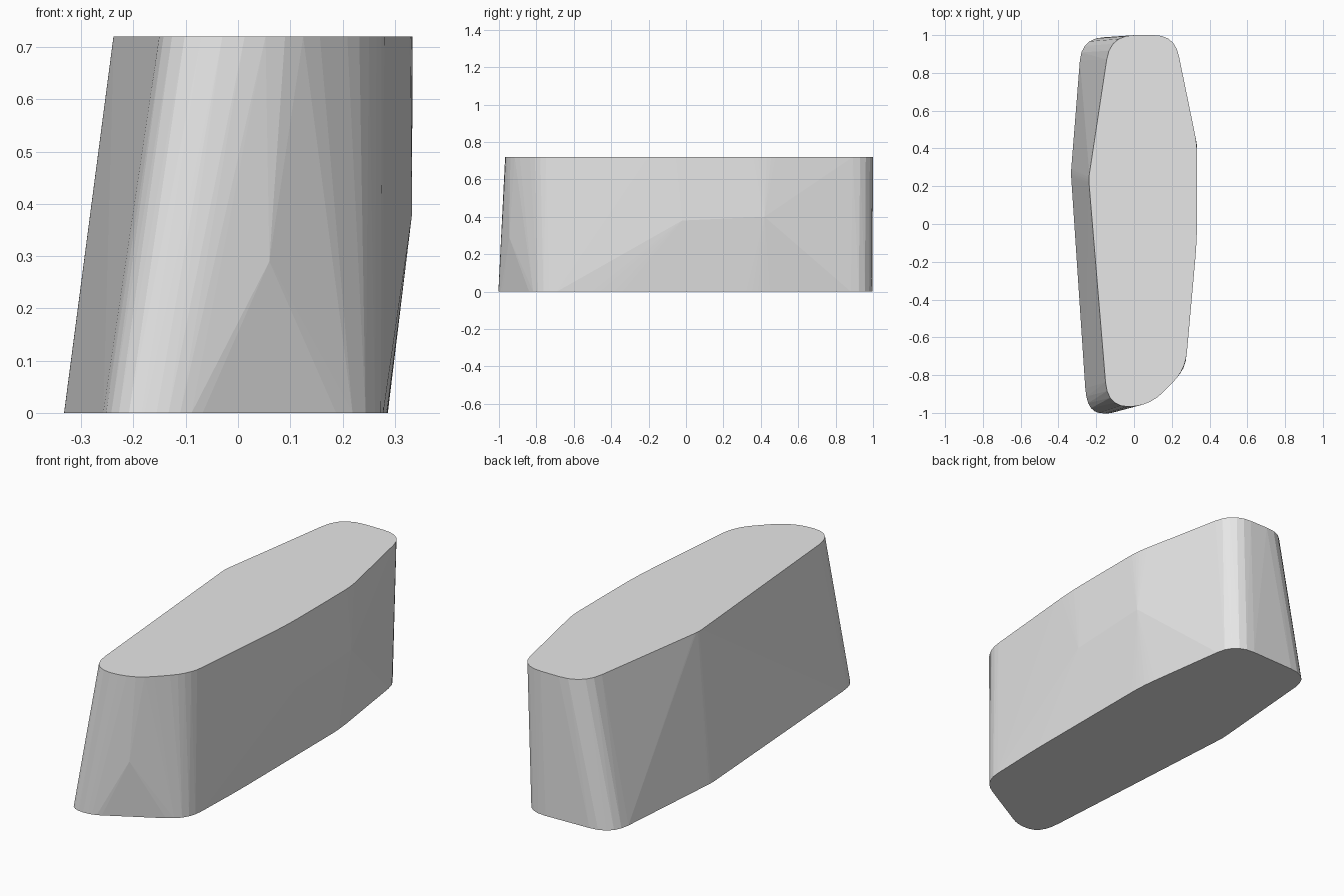
import bpy
import bmesh
from mathutils import Vector

HEIGHT = 0.72
STEPS = 5

cube = bpy.data.objects.get("Cube")
if cube:
    bpy.data.objects.remove(cube, do_unlink=True)


def rounded_outline(corners, z):
    """Round each (x, y, cut) corner with a short curve and return 3D points."""
    points = []
    count = len(corners)
    for i, (x, y, cut) in enumerate(corners):
        corner = Vector((x, y, z))
        ends = []
        for neighbour in (corners[i - 1], corners[(i + 1) % count]):
            edge = Vector((neighbour[0], neighbour[1], z)) - corner
            ends.append(corner + edge.normalized() * min(cut, edge.length / 2))
        start, end = ends
        for step in range(STEPS + 1):
            t = step / STEPS
            points.append(start * (1 - t) ** 2 + corner * 2 * t * (1 - t) + end * t ** 2)
    return points


def make_material(name, color):
    material = bpy.data.materials.new(name)
    material.use_nodes = True
    material.diffuse_color = color
    shader = next(n for n in material.node_tree.nodes if n.type == "BSDF_PRINCIPLED")
    shader.inputs["Base Color"].default_value = color
    return material


# Footprint on the ground, counter-clockwise from the left bulge
bottom = rounded_outline([
    (-.334, .27, .03), (-.25, -.99, .12), (-.12, -1.01, .06), (.275, -.79, .1),
    (.287, -.4, .1), (.285, .4, .08), (.2, 1, .12), (-.277, .985, .12),
], 0)

# Upper outline, shifted sideways so the walls lean
top = rounded_outline([
    (-.24, .24, .03), (-.14, -.967, .13), (.08, -.967, .11), (.272, -.77, .09),
    (.334, -.08, .12), (.334, .42, .06), (.215, 1, .11), (-.125, 1, .13),
], HEIGHT)

# Ridge points where the wall facets meet
ridge = [Vector(p) for p in ((.333, .42, .4), (.333, -.02, .38), (.06, -.945, .29))]

# Solid block wrapped around both outlines
bm = bmesh.new()
for point in bottom + top + ridge:
    bm.verts.new(point)
bmesh.ops.remove_doubles(bm, verts=bm.verts[:], dist=0.0005)
bmesh.ops.convex_hull(bm, input=bm.verts[:])
loose = [v for v in bm.verts if not v.link_faces]
bmesh.ops.delete(bm, geom=loose, context="VERTS")
bmesh.ops.dissolve_limit(bm, angle_limit=0.002, verts=bm.verts[:], edges=bm.edges[:])
bmesh.ops.recalc_face_normals(bm, faces=bm.faces[:])

mesh = bpy.data.meshes.new("leaning_block")
bm.to_mesh(mesh)
bm.free()
mesh.materials.append(make_material("light_grey", (.8, .8, .8, 1)))
block = bpy.data.objects.new("leaning_block", mesh)
bpy.context.collection.objects.link(block)
